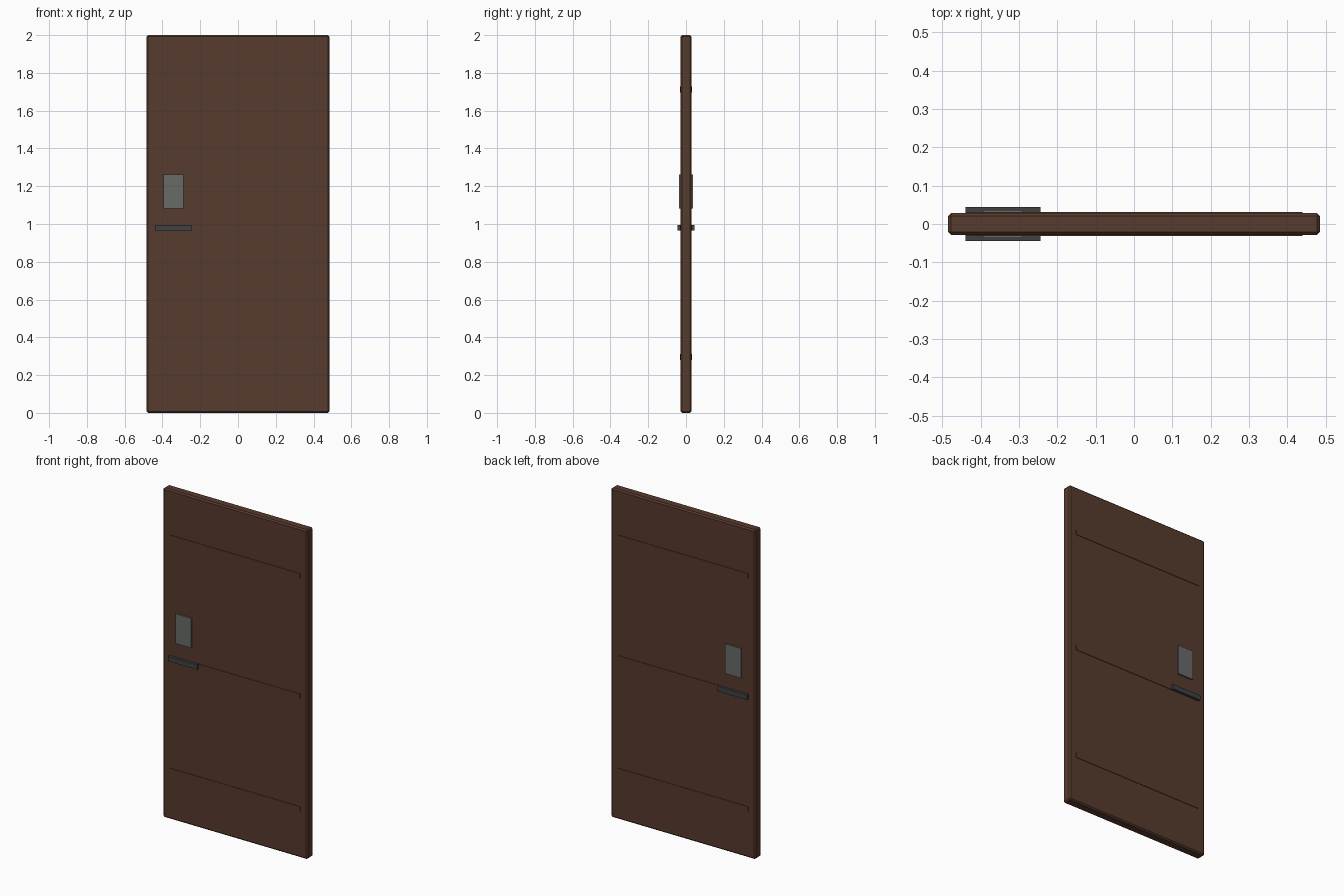
import bpy

cube = bpy.data.objects.get("Cube")
if cube:
    bpy.data.objects.remove(cube, do_unlink=True)


def material(name, rgb):
    m = bpy.data.materials.new(name)
    m.use_nodes = True
    m.diffuse_color = (*rgb, 1)
    m.node_tree.nodes["Principled BSDF"].inputs["Base Color"].default_value = (*rgb, 1)
    return m


wood = material("dark brown wood", (0.095, 0.043, 0.026))
plate_grey = material("mid grey metal", (0.14, 0.145, 0.14))
handle_grey = material("dark grey metal", (0.05, 0.052, 0.056))


def box(name, center, size, mat, bevel=0):
    bpy.ops.mesh.primitive_cube_add(size=1, location=center)
    ob = bpy.context.object
    ob.name = name
    ob.scale = size
    bpy.ops.object.transform_apply(location=False, rotation=False, scale=True)
    ob.data.materials.append(mat)
    if bevel:
        mod = ob.modifiers.new("chamfer", "BEVEL")
        mod.width = bevel
        mod.segments = 1
    return ob


# Chamfered door slab
box("door_slab", (0, 0, 1), (0.97, 0.057, 2), wood, 0.008)

# Shallow rails that pass through the slab and show on both faces
for name, z in (("lower_rail", 0.296), ("middle_rail", 0.98), ("upper_rail", 1.712)):
    box(name, (0, 0, z), (0.88, 0.063, 0.03), wood)

# Lock plate and bar handle on each face
for side, s in (("front", -1), ("back", 1)):
    box(side + "_lock_plate", (-0.342, s * 0.03, 1.172), (0.105, 0.014, 0.18), plate_grey)
    box(side + "_handle", (-0.342, s * 0.034, 0.98), (0.195, 0.021, 0.03), handle_grey)
